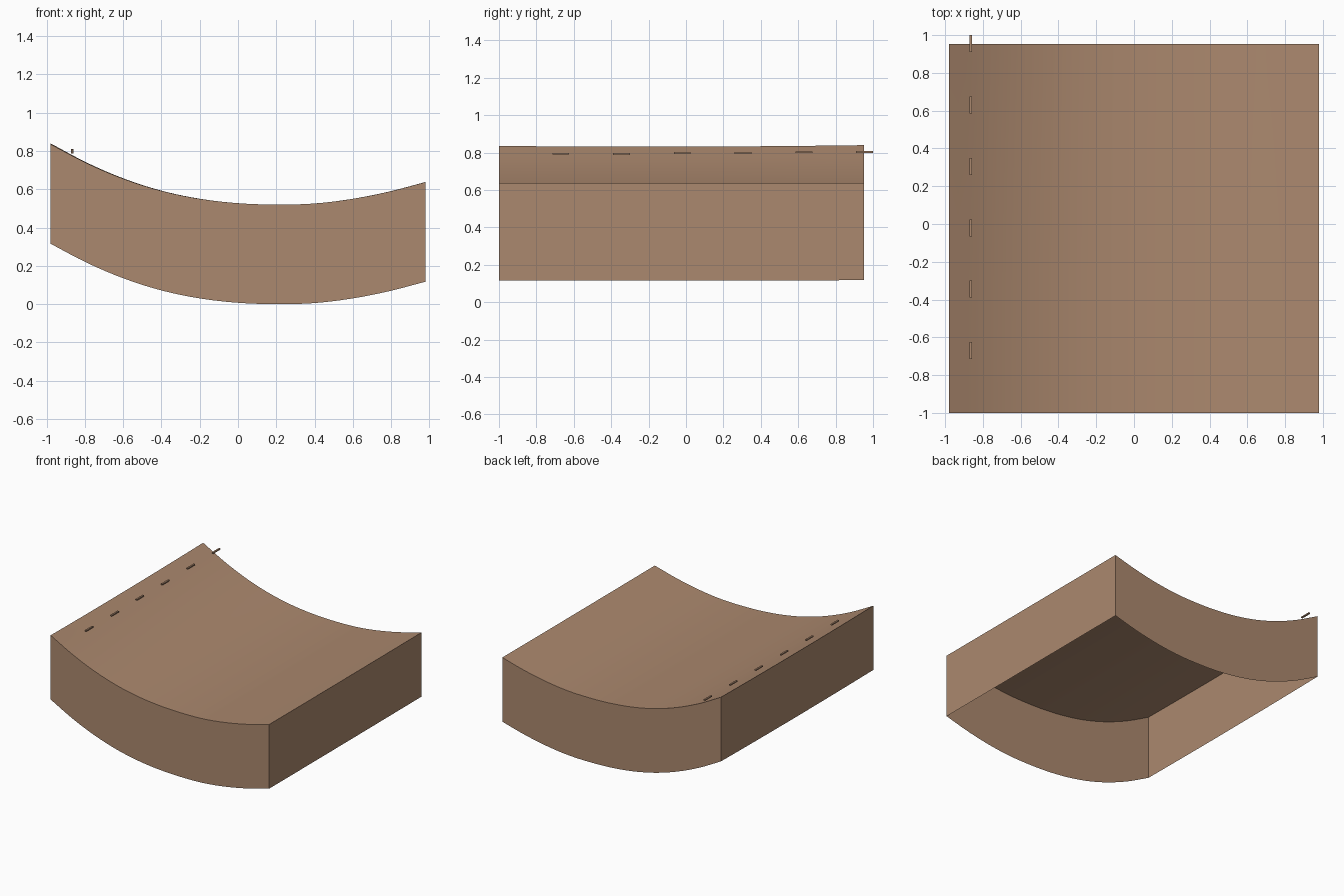
import bpy
import bmesh
from mathutils import Vector

cube = bpy.data.objects.get("Cube")
if cube:
    bpy.data.objects.remove(cube, do_unlink=True)

HALF_WIDTH = 0.98
FRONT, BACK = -1.0, 0.953
DEPTH = 0.52
ROWS, STEPS = 10, 4
SAG = [0.314, 0.212, 0.13, 0.069, 0.029, 0.007, 0.0, 0.005, 0.028, 0.066, 0.117]

brown = bpy.data.materials.new("warm brown")
colour = (0.41, 0.248, 0.156, 1)
brown.diffuse_color = colour
brown.use_nodes = True
brown.node_tree.nodes["Principled BSDF"].inputs["Base Color"].default_value = colour


def sag(t):
    """Smooth curve through the evenly spaced sag heights, t from 0 to 1."""
    last = len(SAG) - 1
    i = min(int(t * last), last - 1)
    u = t * last - i
    b, c = SAG[i], SAG[i + 1]
    a = SAG[i - 1] if i > 0 else 2 * b - c
    d = SAG[i + 2] if i + 2 <= last else 2 * c - b
    return b + u / 2 * (c - a + u * (2 * a - 5 * b + 4 * c - d + u * (3 * (b - c) + d - a)))


def lift(x, y):
    """Slight twist that raises the back of the high side."""
    side = (x - 0.2) / 1.18
    return side ** 2 * (0.008 * ((y + 0.2) / 1.15) ** 2 - 0.002) * (1 if side < 0 else 0.4)


def finish(bm, name):
    mesh = bpy.data.meshes.new(name)
    bm.to_mesh(mesh)
    bm.free()
    mesh.materials.append(brown)
    obj = bpy.data.objects.new(name, mesh)
    bpy.context.collection.objects.link(obj)
    return obj


# Curved top sheet with vertical skirts, open underneath
bm = bmesh.new()
columns = (len(SAG) - 1) * STEPS
grid = []
for r in range(ROWS + 1):
    y = FRONT + (BACK - FRONT) * r / ROWS
    row = []
    for c in range(columns + 1):
        t = c / columns
        x = HALF_WIDTH * (2 * t - 1)
        row.append(bm.verts.new((x, y, DEPTH + sag(t) + lift(x, y))))
    grid.append(row)
for low, high in zip(grid, grid[1:]):
    for c in range(columns):
        bm.faces.new((low[c], low[c + 1], high[c + 1], high[c]))
rim = [e for e in bm.edges if e.is_boundary]
skirt = bmesh.ops.extrude_edge_only(bm, edges=rim)["geom"]
lower = [v for v in skirt if isinstance(v, bmesh.types.BMVert)]
bmesh.ops.translate(bm, verts=lower, vec=Vector((0, 0, -DEPTH)))
for v in lower:
    v.co.z = max(v.co.z, 0)
bmesh.ops.recalc_face_normals(bm, faces=bm.faces)
bm.faces.ensure_lookup_table()
if bm.faces[0].normal.z < 0:
    bmesh.ops.reverse_faces(bm, faces=bm.faces)
shell = finish(bm, "curved_shell")
bpy.ops.object.select_all(action="DESELECT")
shell.select_set(True)
bpy.context.view_layer.objects.active = shell
bpy.ops.object.shade_smooth_by_angle(angle=0.6)

# Row of small pins hovering over the high edge
for i, z in enumerate([0.794, 0.793, 0.798, 0.798, 0.802, 0.804]):
    bm = bmesh.new()
    bmesh.ops.create_cube(bm, size=1)
    bmesh.ops.scale(bm, verts=bm.verts, vec=(0.013, 0.09, 0.01))
    bmesh.ops.translate(bm, verts=bm.verts, vec=(-0.865, -0.67 + 0.325 * i, z))
    finish(bm, f"edge_pin_{i + 1}")
